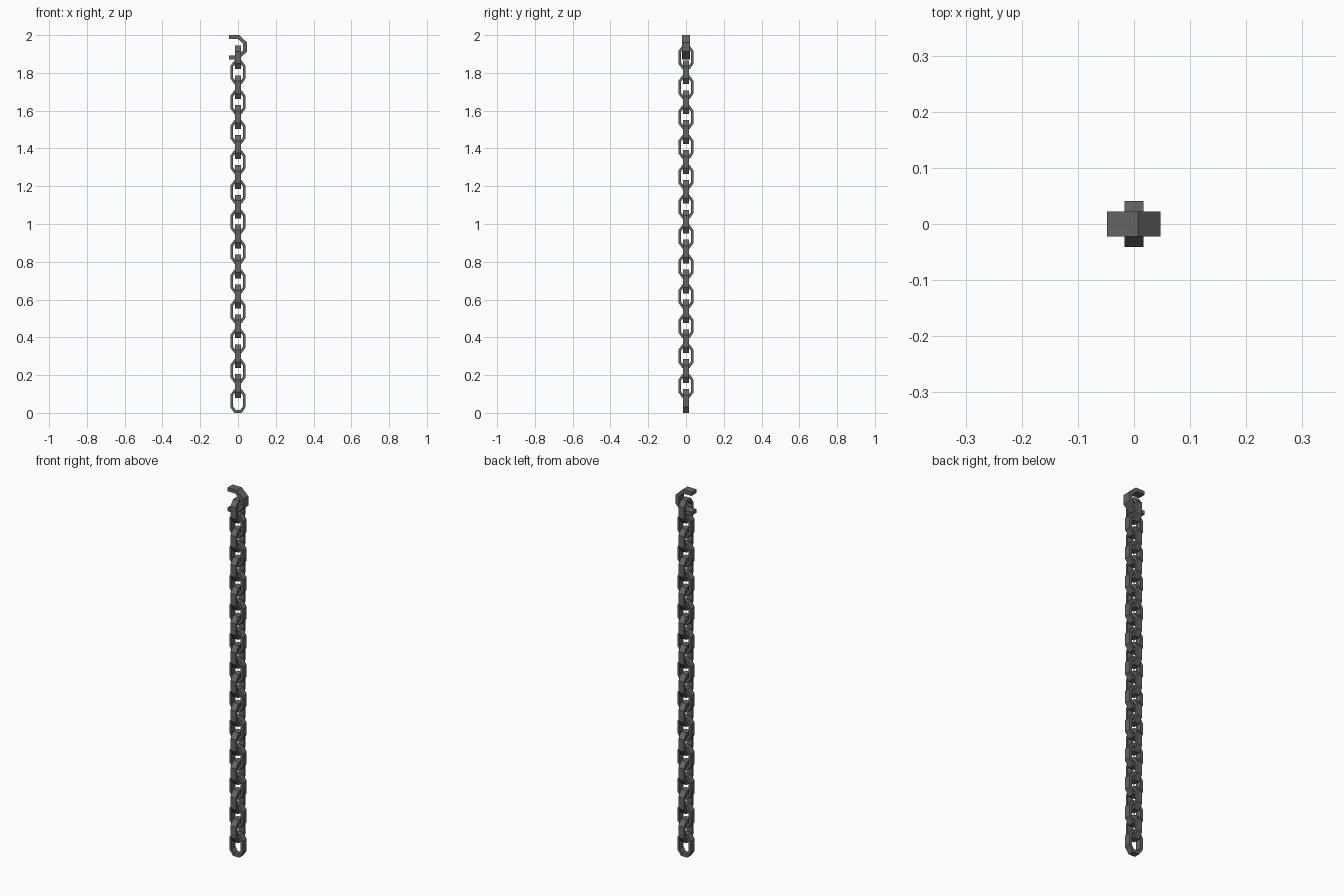
import bpy, bmesh

if "Cube" in bpy.data.objects:
    bpy.data.objects.remove(bpy.data.objects["Cube"])

def band(name, outer, inner, depth, closed):
    """Flat strip between two matching XZ profiles, given thickness along y."""
    bm = bmesh.new()
    rows = [[bm.verts.new((x, y, z)) for x, z in prof]
            for prof, y in ((outer, -depth), (inner, -depth), (inner, depth), (outer, depth))]
    n = len(outer)
    for i in range(n if closed else n - 1):
        j = (i + 1) % n
        for k in range(4):
            a, b = rows[k], rows[(k + 1) % 4]
            bm.faces.new((a[i], a[j], b[j], b[i]))
    if not closed:
        bm.faces.new([r[0] for r in rows])
        bm.faces.new([r[-1] for r in rows])
    bmesh.ops.recalc_face_normals(bm, faces=bm.faces)
    mesh = bpy.data.meshes.new(name)
    bm.to_mesh(mesh)
    bm.free()
    ob = bpy.data.objects.new(name, mesh)
    bpy.context.collection.objects.link(ob)
    return ob

def octagon(w, h, flat, side):
    return [(flat, -h), (w, -side), (w, side), (flat, h),
            (-flat, h), (-w, side), (-w, -side), (-flat, -h)]

dark = bpy.data.materials.new("dark_iron")
dark.diffuse_color = (0.13, 0.13, 0.13, 1)
dark.use_nodes = True
dark.node_tree.nodes["Principled BSDF"].inputs["Base Color"].default_value = dark.diffuse_color

# Chain links, alternately turned a quarter
first = band("chain_link", octagon(0.041, 0.063, 0.019, 0.032),
             octagon(0.027, 0.047, 0.013, 0.027), 0.0165, True)
first.data.materials.append(dark)
for i in range(24):
    link = first if i == 0 else first.copy()
    if i:
        bpy.context.collection.objects.link(link)
    link.location.z = 0.063 + i * 0.0791
    link.rotation_euler.z = (i % 2) * 1.5707963

# Open hook through the top link
hook = band("top_hook",
            [(-0.048, 2.0), (0.007, 2.0), (0.047, 1.962), (0.047, 1.912), (0.005, 1.872), (-0.048, 1.872)],
            [(-0.048, 1.98), (-0.001, 1.98), (0.027, 1.954), (0.027, 1.92), (-0.003, 1.892), (-0.048, 1.892)],
            0.022, False)
hook.data.materials.append(dark)
